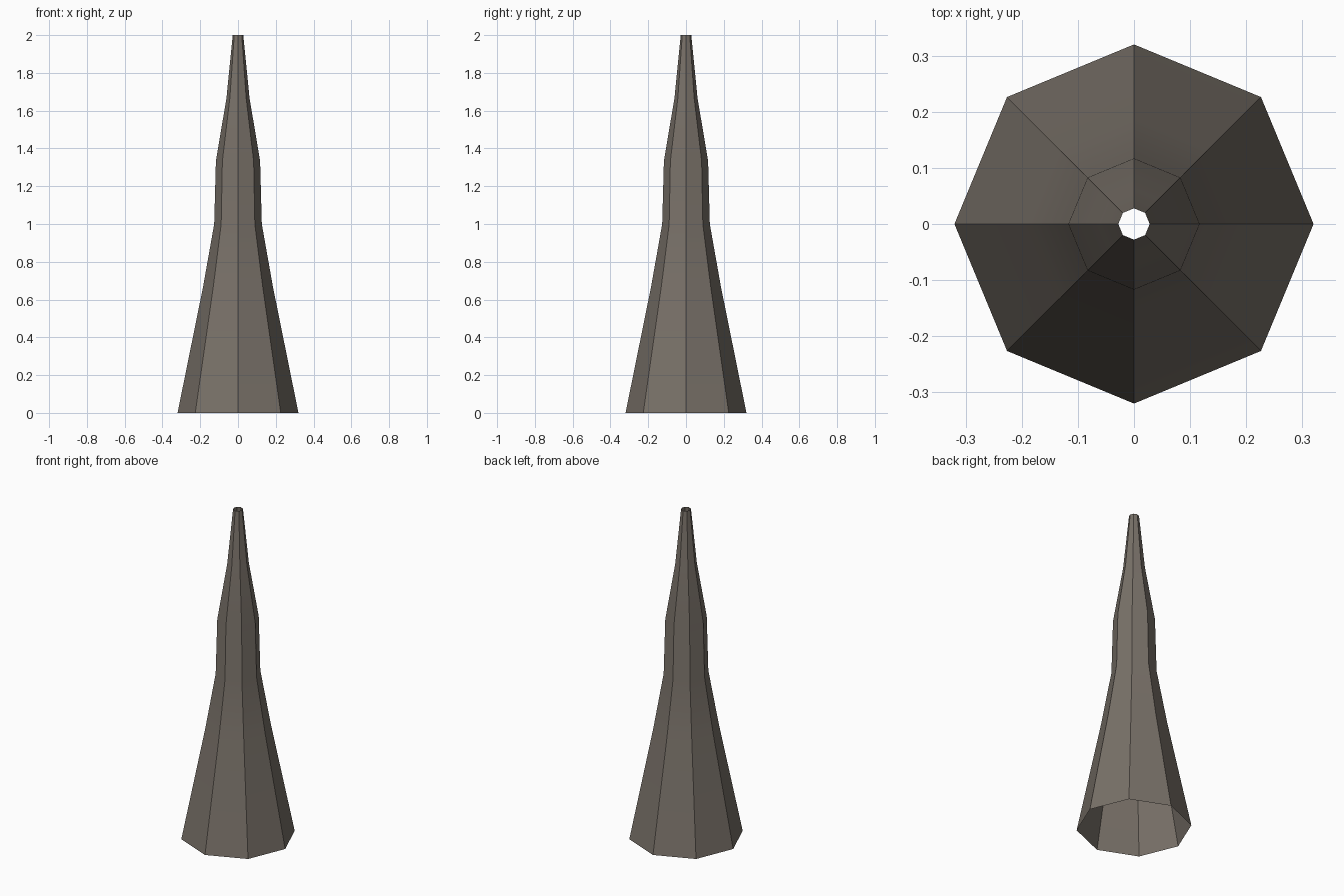
import bpy, bmesh
from math import cos, sin, pi, radians

if "Cube" in bpy.data.objects:
    bpy.data.objects.remove(bpy.data.objects["Cube"])

SIDES = 8
# (radius, height) rings from the wide foot to the narrow tip
PROFILE = [(0.32, 0), (0.185, 0.667), (0.126, 1.0),
           (0.117, 1.333), (0.061, 1.667), (0.028, 2.0)]

# Hollow octagonal spire, open at both ends
bm = bmesh.new()
rings = [[bm.verts.new((r * cos(2 * pi * i / SIDES), r * sin(2 * pi * i / SIDES), z))
          for i in range(SIDES)] for r, z in PROFILE]
for low, high in zip(rings, rings[1:]):
    for i in range(SIDES):
        j = (i + 1) % SIDES
        bm.faces.new((low[i], low[j], high[j], high[i]))
mesh = bpy.data.meshes.new("spire")
bm.to_mesh(mesh)
bm.free()
spire = bpy.data.objects.new("spire", mesh)
bpy.context.collection.objects.link(spire)

# Warm stone grey
stone = bpy.data.materials.new("stone")
stone.diffuse_color = (0.19, 0.165, 0.14, 1)
stone.use_nodes = True
stone.node_tree.nodes["Principled BSDF"].inputs["Base Color"].default_value = stone.diffuse_color
mesh.materials.append(stone)

# Soft shading along the height, crisp vertical ridges
bpy.context.view_layer.objects.active = spire
spire.select_set(True)
bpy.ops.object.shade_smooth_by_angle(angle=radians(25))
